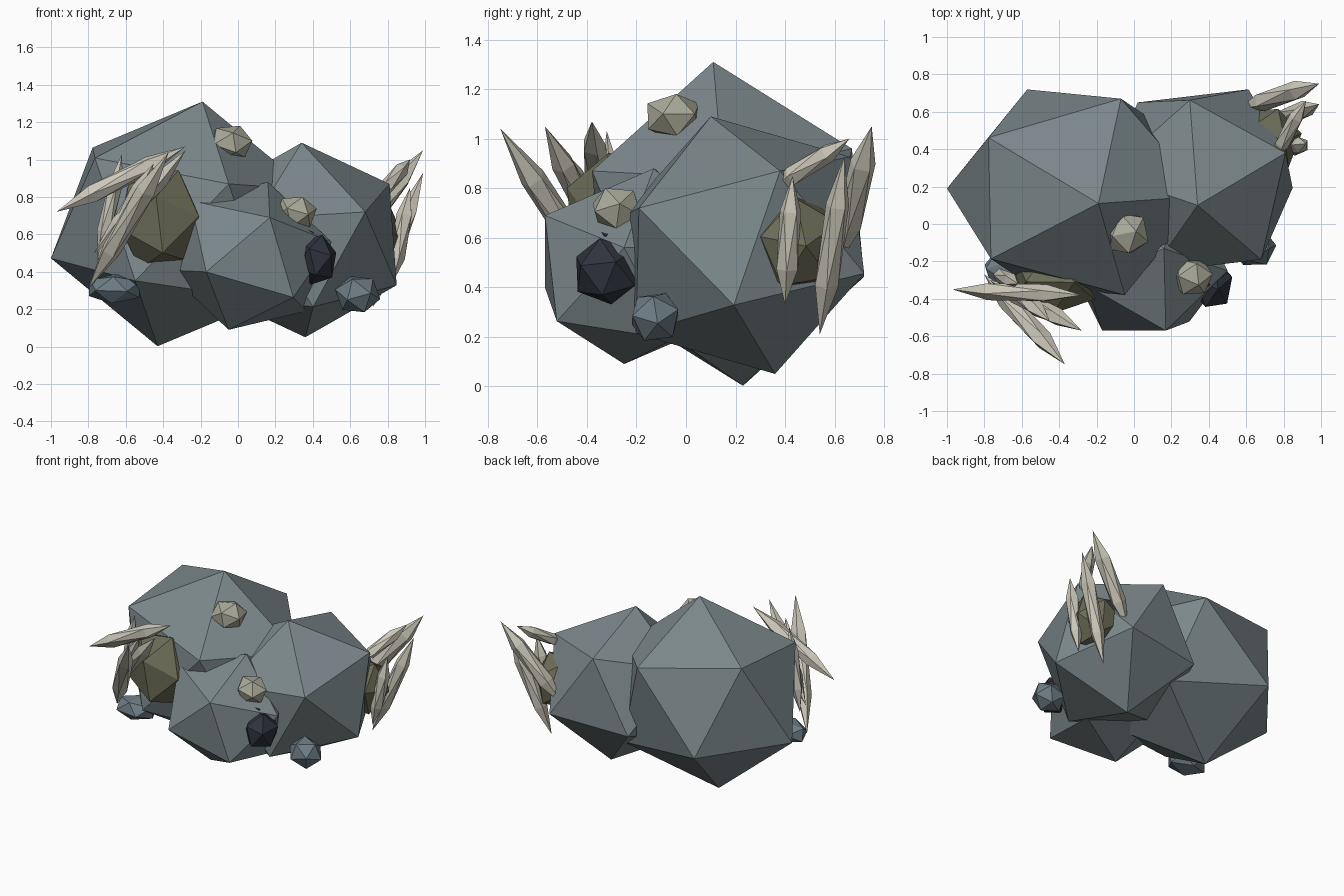
import bpy, bmesh
from math import cos, sin, radians
from mathutils import Matrix, Vector, Euler

cube = bpy.data.objects.get("Cube")
if cube:
    bpy.data.objects.remove(cube, do_unlink=True)


def material(name, rgb):
    m = bpy.data.materials.new(name)
    m.use_nodes = True
    m.diffuse_color = (*rgb, 1)
    bsdf = m.node_tree.nodes["Principled BSDF"]
    bsdf.inputs["Base Color"].default_value = (*rgb, 1)
    bsdf.inputs["Roughness"].default_value = 0.9
    return m


SLATE = material("slate grey", (0.2, 0.245, 0.26))
BLUE = material("blue grey", (0.15, 0.2, 0.23))
OLIVE = material("olive stone", (0.15, 0.15, 0.095))
BONE = material("pale bone", (0.62, 0.59, 0.5))
SAND = material("sandy grey", (0.4, 0.4, 0.32))
COAL = material("dark coal", (0.028, 0.033, 0.047))


def ico(name, mat, matrix):
    """Flat-shaded twenty-sided stone, shaped by a matrix."""
    bm = bmesh.new()
    bmesh.ops.create_icosphere(bm, subdivisions=1, radius=1)
    bm.transform(matrix)
    bmesh.ops.recalc_face_normals(bm, faces=bm.faces)
    mesh = bpy.data.meshes.new(name)
    bm.to_mesh(mesh)
    bm.free()
    mesh.materials.append(mat)
    obj = bpy.data.objects.new(name, mesh)
    bpy.context.collection.objects.link(obj)
    return obj


def boulder(name, centre, *corners):
    """Stone set by its centre and the three corners of one face."""
    c = Vector(centre)
    a = radians(72)
    s, h = 0.8944, 0.4472
    base = Matrix(((0, 0, 1), (s, 0, h), (s * cos(a), s * sin(a), h))).transposed()
    goal = Matrix([Vector(p) - c for p in corners]).transposed()
    ico(name, SLATE, Matrix.Translation(c) @ (goal @ base.inverted()).to_4x4())


def pebble(name, mat, centre, size, turn):
    rot = Euler([radians(t) for t in turn]).to_matrix().to_4x4()
    ico(name, mat, Matrix.Translation(centre) @ Matrix.Diagonal((*size, 1)) @ rot)


def spike(name, tip, root, radius):
    """Long pointed crystal between two points."""
    a, b = Vector(tip), Vector(root)
    axis = a - b
    rot = axis.to_track_quat('Z', 'Y').to_matrix().to_4x4()
    size = Matrix.Diagonal((radius, radius, axis.length / 2, 1))
    ico(name, BONE, Matrix.Translation((a + b) / 2) @ rot @ size)


# Three large boulders
boulder("right_boulder", (-.31, .17, .656), (-.19, .11, 1.31), (.38, .15, .84), (-.07, .67, .96))
boulder("left_boulder", (.35, .23, .57), (.34, .10, 1.09), (.81, .38, .87), (.68, -.19, .72))
boulder("front_boulder", (.055, -.19, .485), (.16, -.13, .88), (.17, -.57, .69), (.50, -.25, .56))

# Olive stones that carry the spikes
pebble("right_spike_stone", OLIVE, (-.42, -.29, .68), (.25, .21, .29), (20, 15, 40))
pebble("left_spike_stone", OLIVE, (.71, .45, .58), (.19, .19, .21), (10, 30, 15))

# Small loose stones
pebble("top_pebble", SAND, (-.04, -.05, 1.09), (.125, .125, .1), (15, 20, 50))
pebble("front_pebble", SAND, (.31, -.28, .715), (.115, .11, .1), (30, 10, 20))
pebble("coal_stone", COAL, (.42, -.325, .465), (.115, .14, .14), (15, 10, 25))
pebble("coal_chip", COAL, (.35, -.31, .6), (.06, .06, .04), (40, 10, 0))
pebble("left_pebble", BLUE, (.64, -.125, .28), (.125, .11, .11), (10, 40, 10))
pebble("right_pebble", BLUE, (-.66, -.24, .31), (.16, .12, .085), (20, 60, 10))

# Spikes on both sides
right_spikes = [
    ((-.97, -.35, .72), (-.28, -.38, 1.07), .055),
    ((-.37, -.75, 1.04), (-.80, -.27, .31), .06),
    ((-.28, -.57, 1.05), (-.77, -.30, .50), .055),
    ((-.45, -.52, .98), (-.72, -.27, .50), .05),
    ((-.62, -.32, 1.03), (-.75, -.26, .46), .045),
]
left_spikes = [
    ((.99, .75, 1.05), (.57, .62, .50), .06),
    ((.92, .66, 1.0), (.74, .34, .79), .045),
    ((.99, .64, .93), (.72, .54, .21), .055),
    ((.92, .43, .85), (.82, .40, .33), .05),
]
for side, spikes in (("right", right_spikes), ("left", left_spikes)):
    for i, (tip, root, radius) in enumerate(spikes, 1):
        spike(f"{side}_spike_{i}", tip, root, radius)
